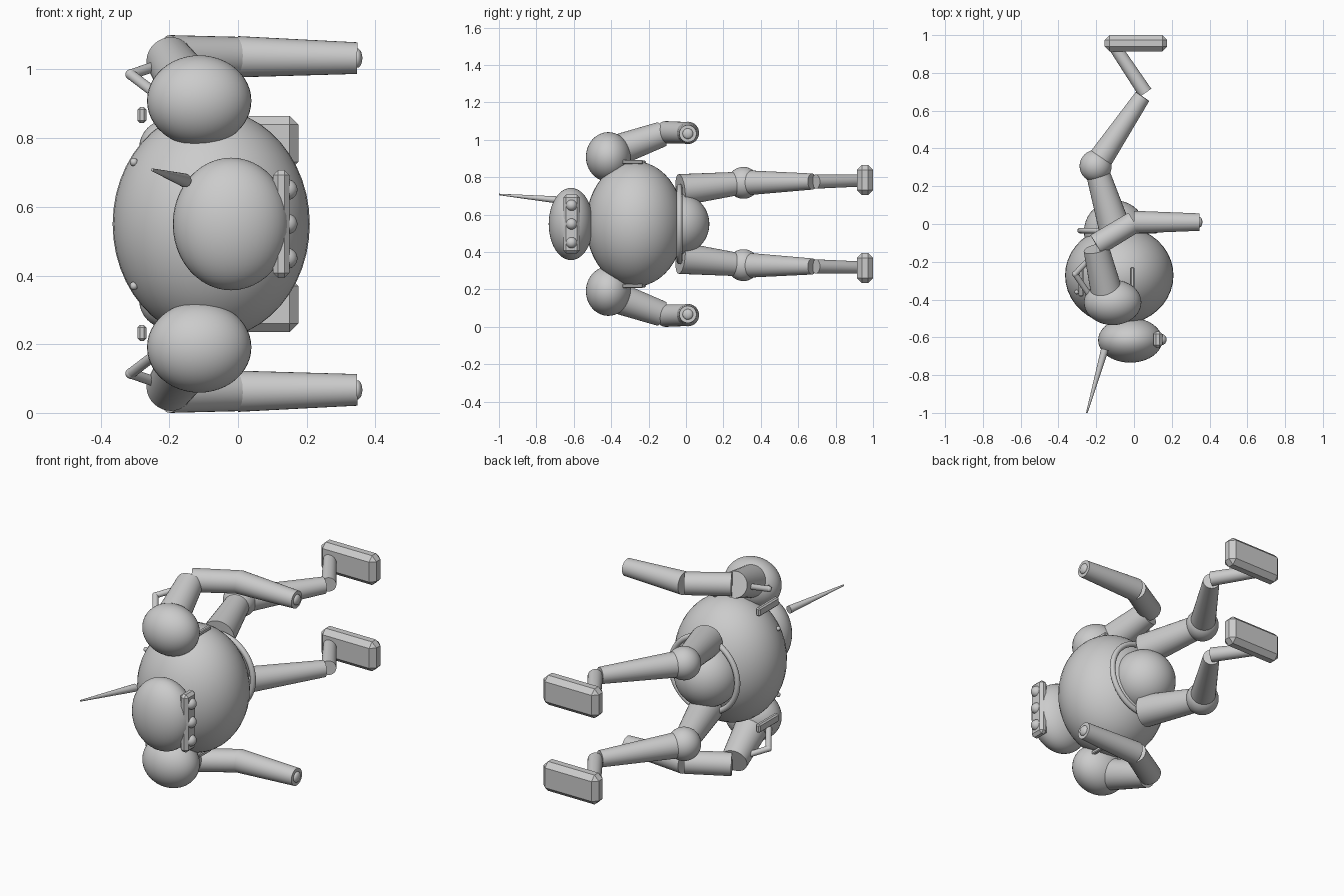
import bpy
from math import radians
from mathutils import Vector

cube = bpy.data.objects.get("Cube")
if cube:
    bpy.data.objects.remove(cube, do_unlink=True)

MID = 0.55  # height of the mirror plane between the two body halves

grey = bpy.data.materials.new("plain_grey")
grey.use_nodes = True
colour = (0.6, 0.6, 0.6, 1)
grey.diffuse_color = colour
grey.node_tree.nodes["Principled BSDF"].inputs["Base Color"].default_value = colour


def finish(name, smooth=True):
    ob = bpy.context.object
    ob.name = name
    ob.data.materials.append(grey)
    if smooth:
        bpy.ops.object.shade_smooth_by_angle(angle=radians(35))
    return ob


def ball(name, centre, radii):
    bpy.ops.mesh.primitive_uv_sphere_add(segments=40, ring_count=24, location=centre)
    bpy.context.object.scale = radii
    bpy.ops.object.transform_apply(location=False, rotation=False, scale=True)
    return finish(name)


def limb(name, start, end, r1, r2):
    a, b = Vector(start), Vector(end)
    bpy.ops.mesh.primitive_cone_add(vertices=32, radius1=r1, radius2=r2,
                                    depth=(b - a).length, location=(a + b) / 2)
    bpy.context.object.rotation_euler = (b - a).to_track_quat('Z', 'Y').to_euler()
    return finish(name)


def block(name, centre, size, bevel):
    bpy.ops.mesh.primitive_cube_add(size=1, location=centre)
    ob = bpy.context.object
    ob.scale = size
    bpy.ops.object.transform_apply(location=False, rotation=False, scale=True)
    mod = ob.modifiers.new("chamfer", 'BEVEL')
    mod.width = bevel
    mod.segments = 1
    return finish(name, smooth=False)


# Torso, hips and waist ring
ball("torso", (-0.078, -0.272, MID), (0.287, 0.262, 0.335))
ball("hips", (-0.1, -0.04, MID), (0.165, 0.165, 0.165))
bpy.ops.mesh.primitive_torus_add(major_radius=0.2, minor_radius=0.015,
                                 major_segments=64, minor_segments=12,
                                 location=(-0.085, -0.035, MID),
                                 rotation=(radians(90), 0, 0))
finish("waist_ring")

# Head with visor, eyes and antenna
ball("head", (-0.02, -0.615, MID), (0.17, 0.119, 0.193))
block("visor", (0.126, -0.612, MID), (0.048, 0.088, 0.315), 0.015)
for i, offset in enumerate((-0.1, 0, 0.1)):
    ball(f"eye_{i + 1}", (0.143, -0.612, MID + offset), (0.03, 0.03, 0.03))
limb("antenna", (-0.155, -0.665, 0.677), (-0.25, -1.0, 0.708), 0.02, 0.004)

# Paired parts, mirrored about the middle plane
for side, s in (("upper", 1), ("lower", -1)):
    def p(x, y, z):
        return (x, y, MID + s * (z - MID))

    # Arm
    shoulder, elbow = p(-0.14, -0.38, 0.94), p(-0.2, -0.13, 1.03)
    wrist, hand = p(0, 0.01, 1.037), p(0.347, 0.01, 1.033)
    ball(side + "_shoulder", p(-0.113, -0.415, 0.909), (0.152, 0.12, 0.132))
    limb(side + "_upper_arm", shoulder, elbow, 0.085, 0.068)
    limb(side + "_forearm", p(-0.2, -0.11, 1.04), wrist, 0.06, 0.058)
    limb(side + "_gun_barrel", wrist, hand, 0.06, 0.046)
    ball(side + "_muzzle", hand, (0.015, 0.028, 0.028))

    # Leg
    knee, ankle = p(-0.203, 0.307, 0.77), p(0.045, 0.675, 0.777)
    ball(side + "_knee", knee, (0.085, 0.085, 0.085))
    limb(side + "_thigh", p(-0.1, -0.03, 0.732), knee, 0.085, 0.06)
    limb(side + "_shin", knee, ankle, 0.068, 0.043)
    limb(side + "_ankle", p(0.06, 0.695, 0.777), p(-0.1, 0.935, 0.783), 0.038, 0.033)
    block(side + "_foot", p(0.01, 0.957, 0.785), (0.332, 0.086, 0.16), 0.026)

    # Rear bent pipe, clip and torso trim
    bend = p(-0.312, -0.265, 0.985)
    limb(side + "_pipe_front", bend, p(-0.24, -0.19, 1.01), 0.015, 0.015)
    limb(side + "_pipe_back", bend, p(-0.24, -0.37, 0.93), 0.015, 0.015)
    ball(side + "_pipe_bend", bend, (0.016, 0.016, 0.016))
    block(side + "_clip", p(-0.28, -0.3, 0.867), (0.026, 0.17, 0.046), 0.007)
    ball(side + "_rivet", p(-0.303, -0.36, 0.73), (0.012, 0.012, 0.012))
    block(side + "_torso_strip", p(-0.008, -0.285, 0.882), (0.02, 0.11, 0.02), 0.004)
